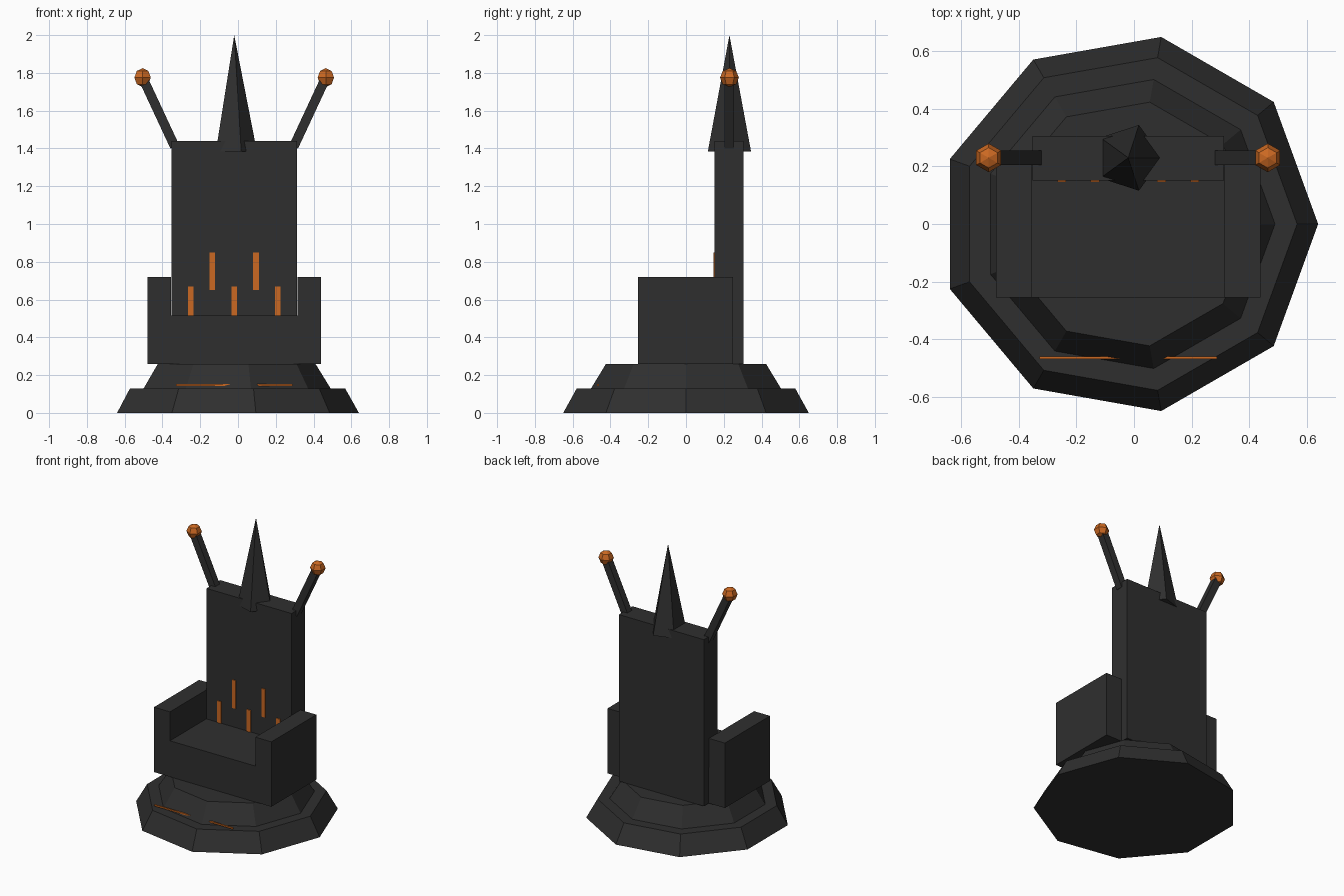
import bpy, bmesh, math
from mathutils import Vector, Matrix

default = bpy.data.objects.get("Cube")
if default:
    bpy.data.objects.remove(default, do_unlink=True)

CX = -0.02      # centre line of the throne
BACK_Y = 0.23   # centre line of the backrest and its ornaments


def material(name, color):
    m = bpy.data.materials.new(name)
    m.use_nodes = True
    m.diffuse_color = color
    m.node_tree.nodes["Principled BSDF"].inputs["Base Color"].default_value = color
    return m


stone = material("dark_stone", (0.028, 0.028, 0.028, 1))
glow = material("ember_orange", (0.6, 0.14, 0.016, 1))


def finish(name, bm, mat):
    bmesh.ops.recalc_face_normals(bm, faces=bm.faces)
    mesh = bpy.data.meshes.new(name)
    bm.to_mesh(mesh)
    bm.free()
    mesh.materials.append(mat)
    ob = bpy.data.objects.new(name, mesh)
    bpy.context.collection.objects.link(ob)
    return ob


def box(name, x, y, z, mat):
    """Box from (min, max) pairs."""
    bm = bmesh.new()
    centre = Vector([sum(r) / 2 for r in (x, y, z)])
    size = [r[1] - r[0] for r in (x, y, z)]
    bmesh.ops.create_cube(bm, size=1, matrix=Matrix.Translation(centre) @ Matrix.Diagonal((*size, 1)))
    return finish(name, bm, mat)


def frustum(name, sides, r1, r2, z1, z2, y):
    """Tapered prism with its first corner pointing to +x."""
    bm = bmesh.new()
    rings = []
    for r, z in ((r1, z1), (r2, z2)):
        rings.append([bm.verts.new((CX + r * math.cos(math.tau * i / sides),
                                    y + r * math.sin(math.tau * i / sides), z))
                      for i in range(sides)])
    bm.faces.new(rings[0])
    bm.faces.new(rings[1])
    for i in range(sides):
        j = (i + 1) % sides
        bm.faces.new((rings[0][i], rings[0][j], rings[1][j], rings[1][i]))
    bmesh.ops.remove_doubles(bm, verts=bm.verts, dist=1e-5)
    return finish(name, bm, stone)


# Stepped nine-sided base
frustum("base_lower_step", 9, 0.66, 0.587, 0, 0.13, 0)
frustum("base_upper_step", 9, 0.51, 0.43, 0.13, 0.26, 0)

# Seat with arms: a U-shaped profile run from front to back
half = [(0.46, 0.26), (0.46, 0.72), (0.335, 0.72), (0.335, 0.515)]
profile = half + [(-x, z) for x, z in reversed(half)]
bm = bmesh.new()
face = bm.faces.new([bm.verts.new((CX + x, -0.255, z)) for x, z in profile])
ext = bmesh.ops.extrude_face_region(bm, geom=[face], use_keep_orig=True)
bmesh.ops.translate(bm, vec=(0, 0.505, 0),
                    verts=[v for v in ext["geom"] if isinstance(v, bmesh.types.BMVert)])
finish("seat_and_arms", bm, stone)

# Backrest and central spire
box("backrest", (CX - 0.333, CX + 0.333), (0.152, 0.305), (0.26, 1.44), stone)
frustum("spire", 5, 0.12, 0, 1.385, 2.0, BACK_Y)

# Slanted horns with faceted ember balls
for side, label in ((1, "left"), (-1, "right")):
    low = Vector((CX + side * 0.315, BACK_Y, 1.41))
    tip = Vector((CX + side * 0.485, BACK_Y, 1.775))
    axis = tip - low
    tilt = Matrix.Rotation(math.atan2(axis.x, axis.z), 4, 'Y')
    bm = bmesh.new()
    bmesh.ops.create_cube(bm, size=1, matrix=Matrix.Translation((low + tip) / 2) @ tilt
                          @ Matrix.Diagonal((0.05, 0.05, axis.length, 1)))
    finish(label + "_horn", bm, stone)
    bm = bmesh.new()
    bmesh.ops.create_uvsphere(bm, u_segments=6, v_segments=4, radius=0.05,
                              matrix=Matrix.Translation(tip))
    finish(label + "_horn_ball", bm, glow)

# Glowing slits on the backrest, alternating low and high
for i in range(5):
    x = CX + (i - 2) * 0.1155
    z = 0.65 if i % 2 else 0.47
    box("backrest_slit_%d" % (i + 1), (x - 0.015, x + 0.015), (0.146, 0.154), (z, z + 0.2), glow)

# Glowing strip half sunk into the upper step
box("base_strip", (CX - 0.308, CX + 0.308), (-0.47, -0.461), (0.142, 0.152), glow)
